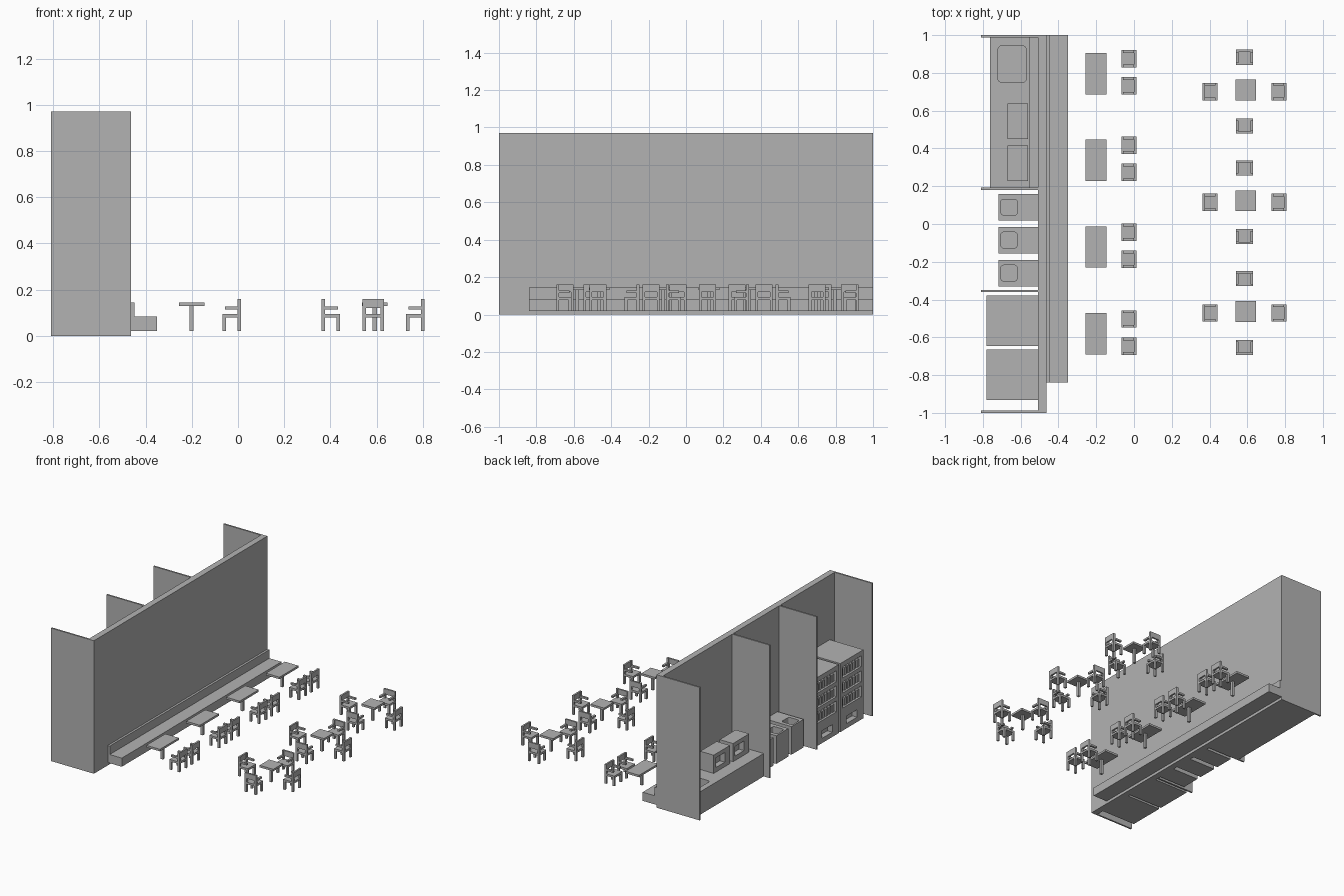
import bpy, bmesh, math
from mathutils import Matrix, Vector

if "Cube" in bpy.data.objects:
    bpy.data.objects.remove(bpy.data.objects["Cube"])

grey = bpy.data.materials.new("plain grey")
grey.diffuse_color = (0.45, 0.45, 0.45, 1)
grey.use_nodes = True
grey.node_tree.nodes["Principled BSDF"].inputs["Base Color"].default_value = grey.diffuse_color


def add_box(bm, x0, x1, y0, y1, z0, z1):
    """Add one axis-aligned box to a bmesh."""
    m = Matrix.Translation(((x0 + x1) / 2, (y0 + y1) / 2, (z0 + z1) / 2))
    m = m @ Matrix.Diagonal((x1 - x0, y1 - y0, z1 - z0, 1))
    bmesh.ops.create_cube(bm, size=1, matrix=m)


def finish(name, bm):
    mesh = bpy.data.meshes.new(name)
    bm.to_mesh(mesh)
    bm.free()
    mesh.materials.append(grey)
    ob = bpy.data.objects.new(name, mesh)
    bpy.context.collection.objects.link(ob)
    return ob


def boxes(name, *dims):
    bm = bmesh.new()
    for d in dims:
        add_box(bm, *d)
    return finish(name, bm)


def cut(ob, *dims, radius=0):
    """Cut box recesses, with rounded upright corners if radius is set."""
    bm = bmesh.new()
    for d in dims:
        add_box(bm, *d)
    if radius:
        upright = [e for e in bm.edges
                   if abs(e.verts[0].co.z - e.verts[1].co.z) > 0.01]
        bmesh.ops.bevel(bm, geom=upright, offset=radius, segments=4,
                        profile=0.5, affect='EDGES')
    cutter = finish(ob.name + "_cutter", bm)
    cutter.hide_render = True
    cutter.hide_viewport = False
    cutter.display_type = 'WIRE'
    mod = ob.modifiers.new("recess", 'BOOLEAN')
    mod.operation = 'DIFFERENCE'
    mod.solver = 'EXACT'
    mod.object = cutter


# Long wall and the four partitions behind it
boxes("wall", (-0.508, -0.463, -1, 1, 0, 0.97))
for y in (0.994, 0.187, -0.355, -0.994):
    boxes("partition", (-0.81, -0.508, y - 0.006, y + 0.006, 0, 0.97))

# Bench along the wall
boxes("bench_seat", (-0.463, -0.35, -0.84, 1, 0.02, 0.083))
boxes("bench_back", (-0.463, -0.447, -0.84, 1, 0.083, 0.145))


# Tables: top on a single post
def table(x, y, w, d):
    boxes("table_top", (x - w / 2, x + w / 2, y - d / 2, y + d / 2, 0.13, 0.145))
    boxes("table_post", (x - 0.009, x + 0.009, y - 0.009, y + 0.009, 0.02, 0.13))


# Armchair, its back towards +x before turning
def build_chair_mesh():
    bm = bmesh.new()
    hx, hy, t = 0.04, 0.046, 0.015
    add_box(bm, -hx, hx - t, -hy, hy, 0.079, 0.094)            # seat
    add_box(bm, hx - t, hx, -hy + t, hy - t, 0.079, 0.094)     # seat rear
    add_box(bm, hx - 0.012, hx, -hy + t, hy - t, 0.12, 0.16)   # back panel
    for s in (-1, 1):
        ya, yb = sorted((s * hy, s * (hy - t)))
        add_box(bm, hx - t, hx, ya, yb, 0.02, 0.16)            # rear post
        add_box(bm, -hx, -hx + t, ya, yb, 0.02, 0.079)         # front leg
        add_box(bm, -hx + 0.01, hx - t, ya, yb, 0.115, 0.128)  # arm
    ob = finish("chair", bm)
    mesh = ob.data
    bpy.data.objects.remove(ob)
    return mesh


chair_mesh = build_chair_mesh()


def chair(x, y, angle):
    ob = bpy.data.objects.new("chair", chair_mesh)
    ob.location = (x, y, 0)
    ob.rotation_euler.z = angle
    bpy.context.collection.objects.link(ob)


# Row of tables by the bench, two chairs each
for y in (0.796, 0.338, -0.122, -0.582):
    table(-0.201, y, 0.11, 0.219)
    chair(-0.027, y + 0.079, 0)
    chair(-0.027, y - 0.065, 0)

# Square tables with four chairs
for y in (0.709, 0.123, -0.463):
    table(0.592, y, 0.11, 0.11)
    chair(0.402, y - 0.008, math.pi)
    chair(0.767, y - 0.008, 0)
    chair(0.585, y + 0.174, math.pi / 2)
    chair(0.585, y - 0.19, -math.pi / 2)

# Kitchen counter with a sink and a rear ledge
counter = boxes("counter", (-0.762, -0.508, 0.193, 0.988, 0, 0.167))
cut(counter, (-0.72, -0.57, 0.75, 0.943, 0.1, 0.25), radius=0.02)
boxes("counter_ledge", (-0.555, -0.508, 0.193, 0.988, 0.167, 0.18))

# Two small ovens on the counter
for y0, y1 in ((0.45, 0.638), (0.228, 0.415)):
    oven = boxes("oven", (-0.67, -0.562, y0, y1, 0.167, 0.3))
    cut(oven, (-0.7, -0.63, y0 + 0.06, y1 - 0.025, 0.2, 0.27))

# Three wash stands with basins
for y in (0.089, -0.085, -0.26):
    stand = boxes("wash_stand", (-0.718, -0.508, y - 0.07, y + 0.07, 0, 0.205))
    cut(stand, (-0.705, -0.618, y - 0.042, y + 0.042, 0.13, 0.3), radius=0.015)

# Two tall cabinets: three filled shelves and a low slot
for y0, y1 in ((-0.647, -0.378), (-0.932, -0.665)):
    cabinet = boxes("cabinet", (-0.78, -0.508, y0, y1, 0, 0.5))
    rows = [(0.385, 0.465), (0.275, 0.355), (0.165, 0.245)]
    mid = (y0 + y1) / 2
    cut(cabinet, *[(-0.85, -0.62, y0 + 0.025, y1 - 0.025, a, b) for a, b in rows],
        (-0.85, -0.74, mid - 0.06, mid + 0.06, 0.035, 0.09))
    step = (y1 - y0 - 0.05) / 6
    for a, b in rows:
        boxes("shelf_goods", *[
            (-0.765, -0.64, y0 + 0.025 + (i + 0.2) * step,
             y0 + 0.025 + (i + 0.8) * step, a, b - 0.025) for i in range(6)])
